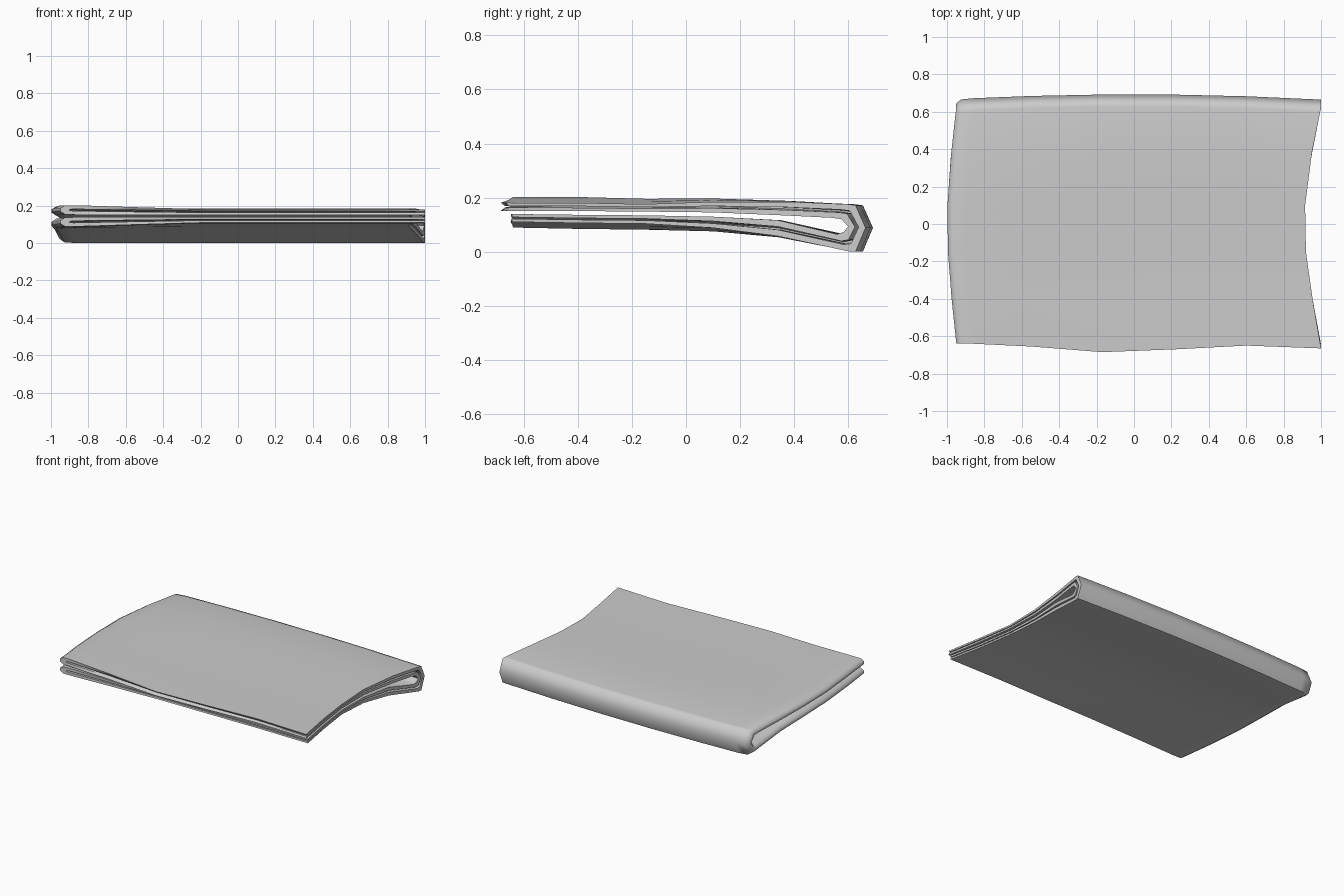
import bpy, bmesh, math

if "Cube" in bpy.data.objects:
    bpy.data.objects.remove(bpy.data.objects["Cube"])

# Side profile of the folded pad (y, z), from top front, round the back fold, to bottom front
OUTER = [(-.64, .207), (-.40, .207), (-.15, .200), (.10, .200), (.38, .190), (.60, .177),
         (.628, .173), (.665, .09), (.628, .002), (.60, .003), (.34, .054), (.10, .075),
         (-.15, .080), (-.40, .083), (-.64, .088)]
INNER = [(-.64, .153), (-.40, .152), (-.15, .150), (.10, .147), (.36, .136), (.54, .127),
         (.575, .122), (.60, .095), (.585, .075), (.56, .066), (.34, .118), (.10, .131),
         (-.15, .136), (-.40, .138), (-.64, .141)]

# Stations along the length, with how far the top front hem hangs forward there
XS = [1, .6, .22, -.17, -.55, -.86]
HEM = [-.025, -.01, -.03, -.045, -.015, 0]

# Cross-section of the cloth doubled over at the left: (x, layer, hem); layer 1 = outside
skin = [(x, 1, h) for x, h in zip(XS, HEM)]
skin += [(-.925, .95, 0), (-.95, .66, 0), (-.95, .34, 0), (-.925, .05, 0)]
skin += [(x, 0, h) for x, h in reversed(list(zip(XS, HEM)))]
lining = [(x, .60, h * .7) for x, h in zip(XS, HEM)]
lining += [(-.88, .60, 0), (-.90, .55, 0), (-.90, .45, 0), (-.88, .40, 0)]
lining += [(x, .40, h * .7) for x, h in reversed(list(zip(XS, HEM)))]


def place(i, x, w, hem):
    (yo, zo), (yi, zi) = OUTER[i], INNER[i]
    # the pad is full at the left fold and along the back, flatter elsewhere
    front = min(1, max(0, (.45 - yi) / .6))
    right = min(1, max(0, (x + .95) / .75))
    k = 1 - .45 * front * right
    y = yi + w * k * (yo - yi)
    z = zi + w * k * (zo - zi)
    # bowed short ends
    bow = max(0, 1 - (abs(y) / .62) ** 1.6)
    t = (x + .95) / 1.95
    px = x - bow * (.05 + .04 * t)
    # bulging back fold and wavy front hem
    y += .028 * (1 - x * x) * min(1, max(0, (y - .1) / .5))
    if i == 0:
        y += hem
    elif i == len(OUTER) - 1:
        y += hem * .2
    return px, y, z


bm = bmesh.new()
rings = []
for i in range(len(OUTER)):
    rings.append(([bm.verts.new(place(i, *p)) for p in skin],
                  [bm.verts.new(place(i, *p)) for p in lining]))
n = len(skin)
# cloth surfaces and open hems on the right
for (a, b), (c, d) in zip(rings, rings[1:]):
    for j in range(n - 1):
        bm.faces.new((a[j], a[j + 1], c[j + 1], c[j]))
        bm.faces.new((b[j + 1], b[j], d[j], d[j + 1]))
    for j in (0, n - 1):
        bm.faces.new((a[j], b[j], d[j], c[j]))
# front hems
for a, b in (rings[0], rings[-1]):
    for j in range(n - 1):
        bm.faces.new((a[j], a[j + 1], b[j + 1], b[j]))
bmesh.ops.recalc_face_normals(bm, faces=bm.faces)
low = min(v.co.z for v in bm.verts)
for v in bm.verts:
    v.co.z -= low

mesh = bpy.data.meshes.new("folded_towel")
bm.to_mesh(mesh)
bm.free()
towel = bpy.data.objects.new("folded_towel", mesh)
bpy.context.collection.objects.link(towel)
bpy.context.view_layer.objects.active = towel
towel.select_set(True)
bpy.ops.object.shade_smooth_by_angle(angle=math.radians(65))
